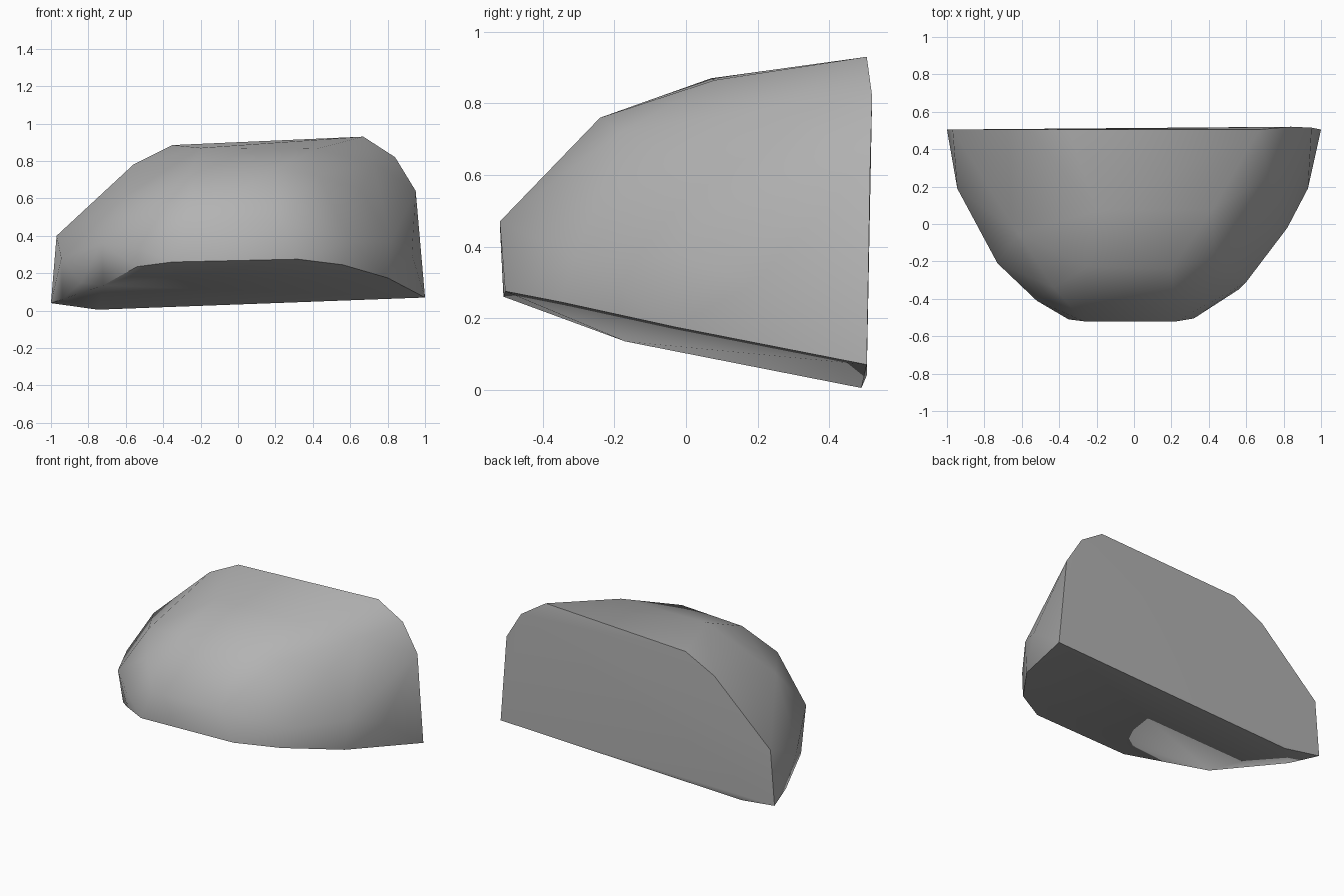
import bpy
import bmesh
import math

cube = bpy.data.objects.get("Cube")
if cube:
    bpy.data.objects.remove(cube, do_unlink=True)

# Plain grey stone
stone = bpy.data.materials.new("grey stone")
stone.use_nodes = True
grey = (0.45, 0.45, 0.45, 1)
stone.diffuse_color = grey
stone.node_tree.nodes["Principled BSDF"].inputs["Base Color"].default_value = grey

# Cut back face outline
back = [(-1, .505, .04), (-.97, .505, .4), (-.56, .505, .78), (-.35, .505, .885),
        (.67, .505, .93), (.84, .52, .82), (.95, .515, .64), (1, .505, .07),
        (-.75, .49, .005)]
# Underside rim
rim = [(-.94, .3, .06), (-.84, 0, .15), (-.72, -.17, .135), (-.54, -.385, .235),
       (-.35, -.51, .26), (.32, -.505, .275), (.56, -.35, .245), (.8, -.03, .175)]
# Widest ring and blunt nose
girdle = [(-.945, .19, .28), (-.73, -.21, .36), (-.52, -.41, .33),
          (-.27, -.52, .46), (.23, -.52, .47),
          (.6, -.31, .37), (.82, -.02, .37), (.93, .19, .3)]
# Shoulders and crown
crown = [(-.43, -.34, .58), (-.62, -.05, .6), (-.25, -.23, .745),
         (.2, -.24, .76), (.43, -.18, .72), (.66, 0, .64),
         (-.2, .07, .87), (.42, .08, .865), (.72, .25, .79)]

# Boulder as the hull around its corners
bm = bmesh.new()
for p in back + rim + girdle + crown:
    bm.verts.new(p)
hull = bmesh.ops.convex_hull(bm, input=bm.verts)
loose = [v for v in bm.verts if not v.link_faces]
bmesh.ops.delete(bm, geom=loose, context='VERTS')
bmesh.ops.recalc_face_normals(bm, faces=bm.faces)
mesh = bpy.data.meshes.new("boulder")
bm.to_mesh(mesh)
bm.free()
boulder = bpy.data.objects.new("boulder", mesh)
bpy.context.collection.objects.link(boulder)
mesh.materials.append(stone)

# Soft facets with crisp edges around the cut faces
bpy.ops.object.select_all(action='DESELECT')
boulder.select_set(True)
bpy.context.view_layer.objects.active = boulder
bpy.ops.object.shade_smooth_by_angle(angle=math.radians(42))
